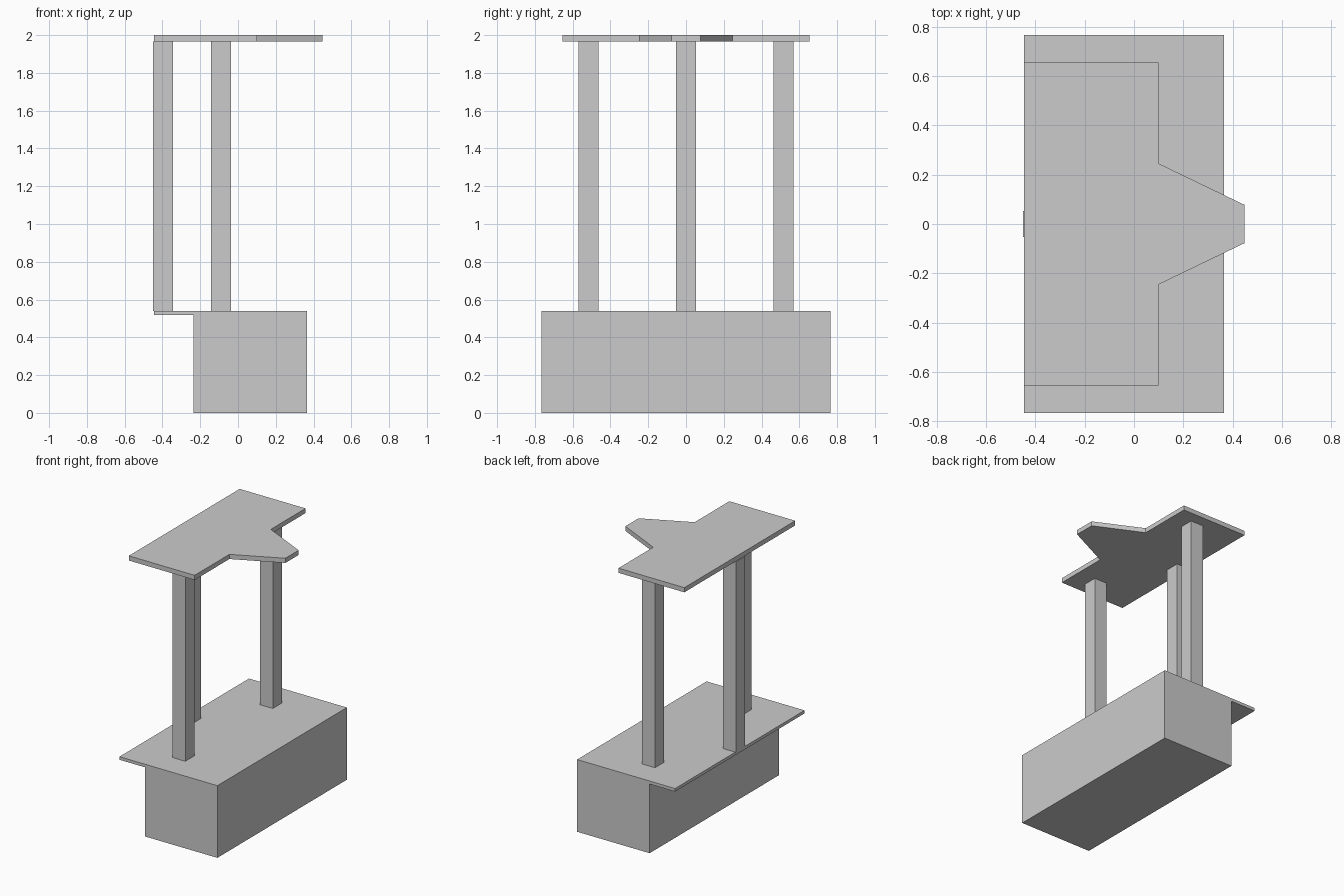
import bpy
import bmesh

cube = bpy.data.objects.get("Cube")
if cube:
    bpy.data.objects.remove(cube, do_unlink=True)

# Single flat grey
grey = bpy.data.materials.new("light grey")
grey.use_nodes = True
GREY = (0.6, 0.6, 0.6, 1)
grey.diffuse_color = GREY
grey.node_tree.nodes["Principled BSDF"].inputs["Base Color"].default_value = GREY


def prism(name, outline, direction):
    """Extrude a closed outline of 3D points along a direction."""
    bm = bmesh.new()
    face = bm.faces.new([bm.verts.new(p) for p in outline])
    grown = bmesh.ops.extrude_face_region(bm, geom=[face])["geom"]
    bmesh.ops.translate(bm, vec=direction,
                        verts=[v for v in grown if isinstance(v, bmesh.types.BMVert)])
    bmesh.ops.recalc_face_normals(bm, faces=bm.faces)
    mesh = bpy.data.meshes.new(name)
    bm.to_mesh(mesh)
    bm.free()
    mesh.materials.append(grey)
    obj = bpy.data.objects.new(name, mesh)
    bpy.context.collection.objects.link(obj)
    return obj


BACK, COUNTER_Z, ROOF_Z = -0.445, 0.54, 1.965

# Counter block with a thin ledge overhanging one long side
half = 0.765
profile = [(-0.235, 0), (0.365, 0), (0.365, COUNTER_Z),
           (BACK, COUNTER_Z), (BACK, 0.517), (-0.235, 0.517)]
prism("counter", [(x, -half, z) for x, z in profile], (0, 2 * half, 0))

# Three square posts
r = 0.053
for name, x, y in (("middle_post", -0.397, 0),
                   ("front_post", -0.09, -0.517),
                   ("back_post", -0.09, 0.517)):
    corners = [(x - r, y - r), (x + r, y - r), (x + r, y + r), (x - r, y + r)]
    prism(name, [(px, py, COUNTER_Z) for px, py in corners],
          (0, 0, ROOF_Z - COUNTER_Z))

# Flat roof with a tapered nose, mirrored across y = 0
side = [(BACK, 0.655), (0.1, 0.655), (0.1, 0.245), (0.447, 0.078)]
outline = side + [(x, -y) for x, y in reversed(side)]
prism("roof", [(x, y, ROOF_Z) for x, y in outline], (0, 0, 2 - ROOF_Z))
